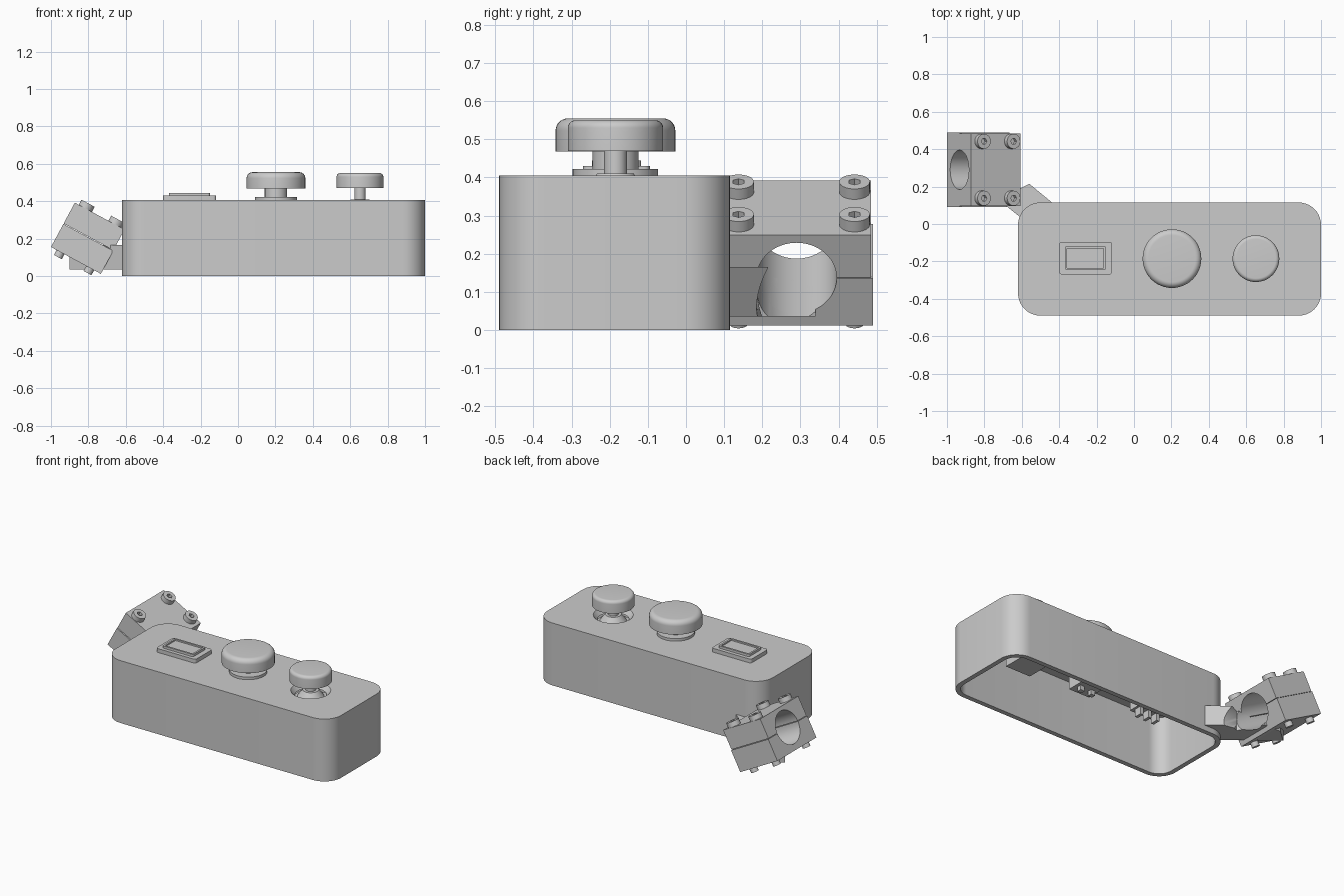
import bpy, bmesh, math
from mathutils import Matrix

cube = bpy.data.objects.get("Cube")
if cube:
    bpy.data.objects.remove(cube, do_unlink=True)

grey = bpy.data.materials.new("plain grey")
grey.use_nodes = True
grey.diffuse_color = (0.6, 0.6, 0.6, 1)
grey.node_tree.nodes["Principled BSDF"].inputs["Base Color"].default_value = (0.6, 0.6, 0.6, 1)


def finish(name, bm, matrix=None):
    bmesh.ops.recalc_face_normals(bm, faces=bm.faces)
    if matrix:
        bm.transform(matrix)
    mesh = bpy.data.meshes.new(name)
    bm.to_mesh(mesh)
    bm.free()
    mesh.materials.append(grey)
    obj = bpy.data.objects.new(name, mesh)
    bpy.context.collection.objects.link(obj)
    return obj


def smooth(obj):
    bpy.ops.object.select_all(action='DESELECT')
    obj.select_set(True)
    bpy.context.view_layer.objects.active = obj
    bpy.ops.object.shade_smooth_by_angle(angle=math.radians(35))
    return obj


def prism(name, points, z0, z1, matrix=None):
    bm = bmesh.new()
    base = bm.faces.new([bm.verts.new((x, y, z0)) for x, y in points])
    ext = bmesh.ops.extrude_face_region(bm, geom=[base])["geom"]
    bmesh.ops.translate(bm, vec=(0, 0, z1 - z0),
                        verts=[v for v in ext if isinstance(v, bmesh.types.BMVert)])
    return finish(name, bm, matrix)


def rounded(x0, x1, y0, y1, r, steps=10):
    points = []
    corners = [(x1 - r, y1 - r), (x0 + r, y1 - r), (x0 + r, y0 + r), (x1 - r, y0 + r)]
    for k, (cx, cy) in enumerate(corners):
        for i in range(steps + 1):
            a = math.pi / 2 * (k + i / steps)
            points.append((cx + r * math.cos(a), cy + r * math.sin(a)))
    return points


def box(name, x0, x1, y0, y1, z0, z1, matrix=None):
    return prism(name, [(x0, y0), (x1, y0), (x1, y1), (x0, y1)], z0, z1, matrix)


def lathe(name, profile, matrix, sides=48):
    """Closed solid spun from (radius, height) pairs that run bottom to top."""
    bm = bmesh.new()
    rings = [[bm.verts.new((r * math.cos(math.tau * i / sides), r * math.sin(math.tau * i / sides), z))
              for i in range(sides)] for r, z in profile]
    for a, b in zip(rings, rings[1:]):
        for i in range(sides):
            j = (i + 1) % sides
            bm.faces.new((a[i], a[j], b[j], b[i]))
    bm.faces.new(rings[0][::-1])
    bm.faces.new(rings[-1])
    return finish(name, bm, matrix)


def cut(obj, cutter):
    mod = obj.modifiers.new("cut", 'BOOLEAN')
    mod.operation = 'DIFFERENCE'
    mod.solver = 'EXACT'
    mod.object = cutter
    bpy.context.view_layer.update()
    graph = bpy.context.evaluated_depsgraph_get()
    mesh = bpy.data.meshes.new_from_object(obj.evaluated_get(graph))
    obj.modifiers.clear()
    obj.data = mesh


def remove(obj):
    bpy.data.objects.remove(obj, do_unlink=True)


def at(x, y, z=0):
    return Matrix.Translation((x, y, z))


MID = -0.185
LARGE, SMALL = 0.203, 0.652

# Hollow thin-walled case, open underneath, with a countersink for the small knob
case = prism("case", rounded(-0.62, 1, -0.49, 0.115, 0.12), 0, 0.405)
hollow = prism("hollow", rounded(-0.59, 0.97, -0.46, 0.085, 0.09), -0.1, 0.375)
sink = lathe("sink", [(0.085, 0.365), (0.118, 0.405), (0.118, 0.45)], at(SMALL, MID))
for cutter in (hollow, sink):
    cut(case, cutter)
    remove(cutter)
smooth(case)

# Rocker switch with a shallow dished top
smooth(prism("switch_frame", rounded(-0.4, -0.117, -0.27, -0.095, 0.015, 4), 0.4, 0.43))
rocker = prism("switch_rocker", rounded(-0.37, -0.15, -0.247, -0.118, 0.012, 4), 0.42, 0.445)
dish = box("dish", -0.358, -0.162, -0.235, -0.13, 0.436, 0.46)
cut(rocker, dish)
remove(dish)
smooth(rocker)


def knob(name, x, radius, z0, z1, edge):
    profile = [(radius, z0)]
    for i in range(9):
        a = math.pi / 2 * i / 8
        profile.append((radius - edge + edge * math.cos(a), z1 - edge + edge * math.sin(a)))
    smooth(lathe(name, profile, at(x, MID)))


# Knobs with their shafts
knob("large_knob", LARGE, 0.157, 0.468, 0.555, 0.032)
smooth(lathe("large_knob_shaft", [(0.112, 0.4), (0.112, 0.422), (0.06, 0.422), (0.06, 0.48)], at(LARGE, MID)))
knob("small_knob", SMALL, 0.125, 0.47, 0.55, 0.02)
smooth(lathe("small_knob_shaft", [(0.085, 0.36), (0.048, 0.41), (0.03, 0.41), (0.03, 0.48)], at(SMALL, MID)))

# Electrical parts under the top
box("switch_body", -0.34, -0.17, -0.24, -0.13, 0.19, 0.4)
for i in range(3):
    x = -0.315 + 0.06 * i
    box("switch_terminal", x - 0.01, x + 0.01, -0.21, -0.16, 0.14, 0.2)
box("large_control_body", 0.13, 0.28, -0.25, -0.12, 0.17, 0.4)
for x in (0.165, 0.245):
    box("control_terminal", x - 0.015, x + 0.015, -0.2, -0.17, 0.14, 0.18)
box("small_control_body", 0.56, 0.74, -0.27, -0.1, 0.16, 0.368)

# Tilted tube clamp in two halves
tilt = at(-1, 0.29, 0.155) @ Matrix.Rotation(math.radians(28.3), 4, 'Y')
lower = box("clamp_lower", 0, 0.303, -0.2, 0.2, 0, 0.14, tilt)
upper = box("clamp_upper", 0, 0.302, -0.195, 0.195, 0.143, 0.269, tilt)

# Diagonal arm joining clamp and case
arm = prism("arm", [(-0.42, 0.1), (-0.56, 0.215), (-0.62, 0.185), (-0.7, 0.34), (-0.82, 0.34),
                    (-0.9, 0.27), (-0.6, 0.03), (-0.57, 0.075)], 0.035, 0.165)
bore = lathe("bore", [(0.105, -0.3), (0.105, 0.6)],
             tilt @ at(0, 0, 0.1415) @ Matrix.Rotation(math.pi / 2, 4, 'Y'))
for part in (lower, upper, arm):
    cut(part, bore)
    smooth(part)
remove(bore)

# Socket screws and their plain ends
for u in (0.064, 0.244):
    for v in (-0.152, 0.152):
        head = lathe("screw_head", [(0.04, 0.26), (0.04, 0.3)], tilt @ at(u, v), 32)
        socket = lathe("socket", [(0.017, 0.278), (0.017, 0.32)], tilt @ at(u, v), 6)
        cut(head, socket)
        remove(socket)
        smooth(head)
        smooth(lathe("screw_end", [(0.024, -0.03), (0.024, 0.01)], tilt @ at(u - 0.006, v), 24))
